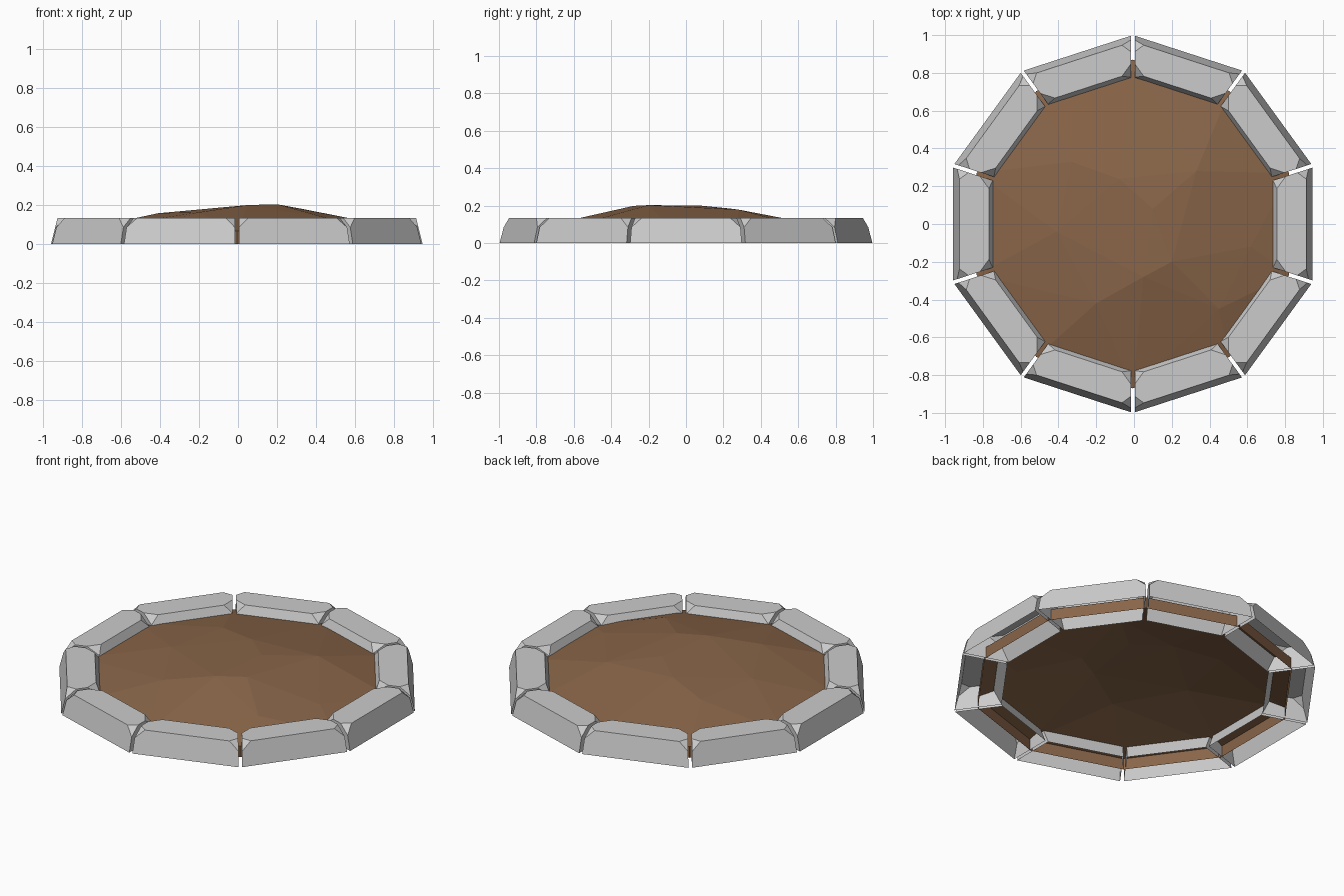
import bpy, bmesh, math
from mathutils import Matrix, Vector

if "Cube" in bpy.data.objects:
    bpy.data.objects.remove(bpy.data.objects["Cube"])

SIDES, HEIGHT, GAP, SHIFT = 10, 0.133, 0.01, -0.006
HALF = math.pi / SIDES


def finish(name, bm, color=None):
    bmesh.ops.recalc_face_normals(bm, faces=bm.faces)
    me = bpy.data.meshes.new(name)
    bm.to_mesh(me)
    bm.free()
    ob = bpy.data.objects.new(name, me)
    bpy.context.collection.objects.link(ob)
    if color:
        mat = bpy.data.materials.new(name + "_colour")
        mat.diffuse_color = color
        mat.use_nodes = True
        mat.node_tree.nodes["Principled BSDF"].inputs["Base Color"].default_value = mat.diffuse_color
        me.materials.append(mat)
    return ob


def half_length(apothem):
    return apothem * math.tan(HALF) - GAP / math.cos(HALF)


# Edging stone: tapered wedge, open underneath, with its top corners chipped off
def stone(name, angle):
    bm = bmesh.new()
    profile = [(0.703, 0), (0.762, HEIGHT), (0.918, HEIGHT), (0.951, 0)]
    ends = [[bm.verts.new((r, s * half_length(r), z)) for r, z in profile]
            for s in (-1, 1)]
    a, b = ends
    for i in range(3):
        bm.faces.new((a[i], a[i + 1], b[i + 1], b[i]))
    bm.faces.new(a)
    bm.faces.new(b[::-1])
    bmesh.ops.recalc_face_normals(bm, faces=bm.faces)
    tops = [a[1], a[2], b[1], b[2]]
    bmesh.ops.bevel(bm, geom=tops, offset=0.05, segments=1,
                    profile=0.5, affect='VERTICES')
    bm.transform(Matrix.Translation((SHIFT, 0, 0)) @ Matrix.Rotation(angle, 4, 'Z'))
    finish(name, bm)


for k in range(SIDES):
    stone(f"edging_stone_{k + 1}", k * 2 * HALF)

# Soil mound: faceted hull over a ten-sided skirt, open underneath
bm = bmesh.new()
mound = [(0.2, -0.2, 0.203), (0.05, -0.28, 0.199), (0.1, 0.08, 0.2),
         (0.33, 0.28, 0.179), (-0.08, 0.24, 0.184), (-0.41, -0.04, 0.157),
         (0.45, -0.45, 0.134), (-0.2, -0.42, 0.162), (0.62, -0.12, 0.122),
         (-0.33, 0.33, 0.152), (0.1, 0.5, 0.132)]
for p in mound:
    bm.verts.new(p)
for k in range(SIDES):
    t = (2 * k + 1) * HALF
    x, y = 0.87 * math.cos(t) + SHIFT, 0.87 * math.sin(t)
    bm.verts.new((x, y, 0))
    bm.verts.new((x, y, 0.066))
bmesh.ops.convex_hull(bm, input=bm.verts)
bm.normal_update()
base = [f for f in bm.faces if all(v.co.z < 0.001 for v in f.verts)]
bmesh.ops.delete(bm, geom=base, context='FACES')
finish("soil_mound", bm, (0.25, 0.13, 0.065, 1))
